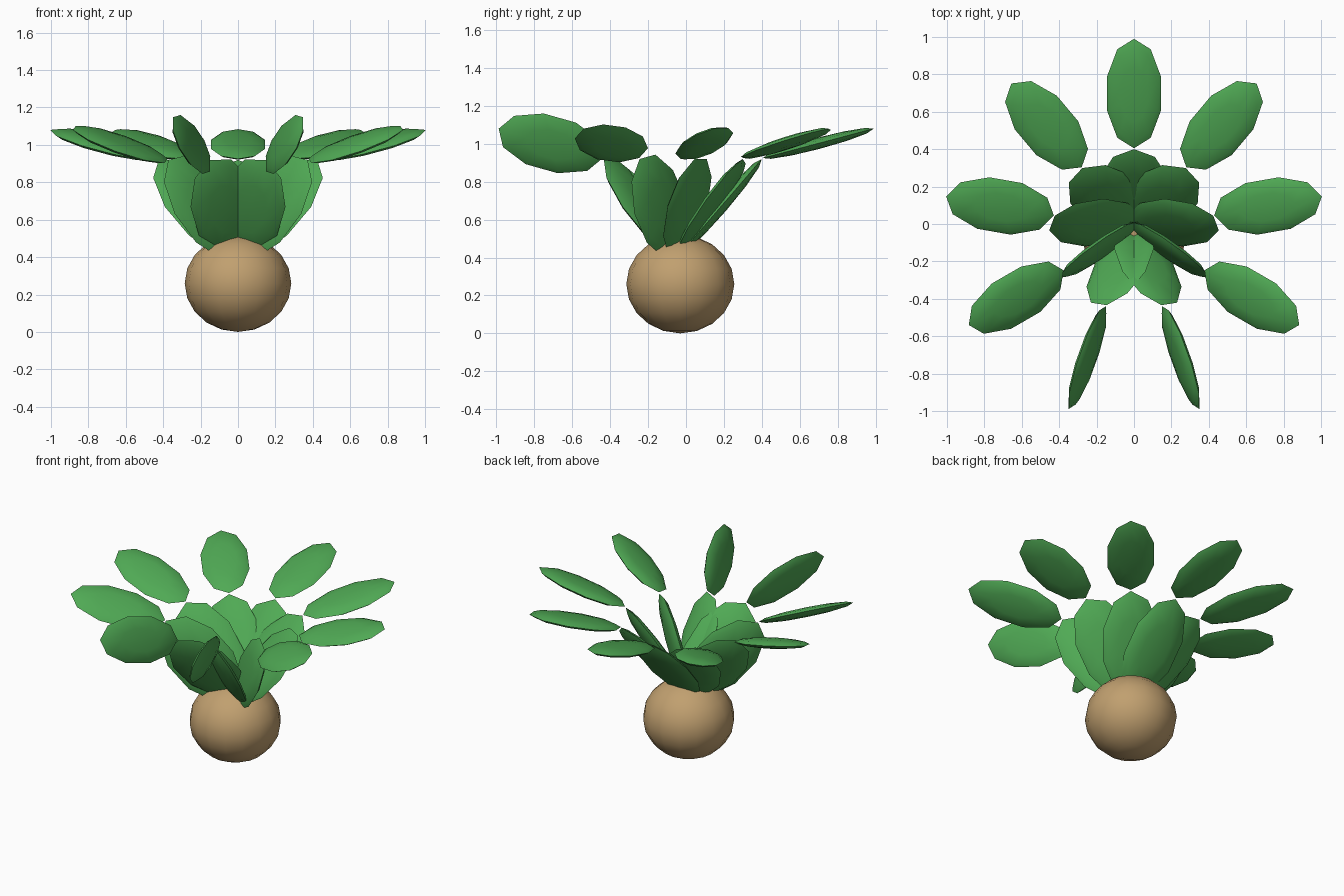
import bpy, bmesh, math
from mathutils import Vector, Matrix

if "Cube" in bpy.data.objects:
    bpy.data.objects.remove(bpy.data.objects["Cube"])

CENTRE_Y = -0.03


def material(name, rgb):
    m = bpy.data.materials.new(name)
    m.diffuse_color = (*rgb, 1)
    m.use_nodes = True
    m.node_tree.nodes["Principled BSDF"].inputs["Base Color"].default_value = m.diffuse_color
    return m


green = material("leaf_green", (0.08, 0.40, 0.09))
brown = material("bulb_brown", (0.53, 0.35, 0.16))


def ellipsoid(name, segments, rings, matrix, mat):
    bm = bmesh.new()
    bmesh.ops.create_uvsphere(bm, u_segments=segments, v_segments=rings,
                              radius=1, matrix=matrix)
    bmesh.ops.recalc_face_normals(bm, faces=bm.faces)
    mesh = bpy.data.meshes.new(name)
    bm.to_mesh(mesh)
    bm.free()
    mesh.materials.append(mat)
    obj = bpy.data.objects.new(name, mesh)
    bpy.context.collection.objects.link(obj)
    bpy.ops.object.select_all(action='DESELECT')
    obj.select_set(True)
    bpy.context.view_layer.objects.active = obj
    bpy.ops.object.shade_smooth_by_angle(angle=math.radians(40))
    return obj


def blade(name, start, end, half_width, half_thick):
    """Flat ellipsoid whose Y axis is swung from start to end."""
    d = end - start
    turn = Vector((0, 1, 0)).rotation_difference(d).to_matrix().to_4x4()
    size = Matrix.Diagonal((half_width, d.length / 2, half_thick, 1))
    ellipsoid(name, 10, 6, Matrix.Translation((start + end) / 2) @ turn @ size, green)


# Round bulb
ellipsoid("bulb", 16, 10,
          Matrix.Translation((0, CENTRE_Y, 0.26)) @ Matrix.Diagonal((0.285, 0.285, 0.26, 1)),
          brown)

# Nine leaves, each with a rising lower blade and a spreading outer blade
for i in range(9):
    a = math.radians(40 * i)

    def point(r, z):
        return Vector((r * math.sin(a), r * math.cos(a) + CENTRE_Y, z))

    blade(f"lower_leaf_{i + 1}", point(0, 0.42), point(0.43, 0.92), 0.19, 0.035)
    blade(f"outer_leaf_{i + 1}", point(0.435, 0.925), point(1.02, 1.08), 0.152, 0.03)
